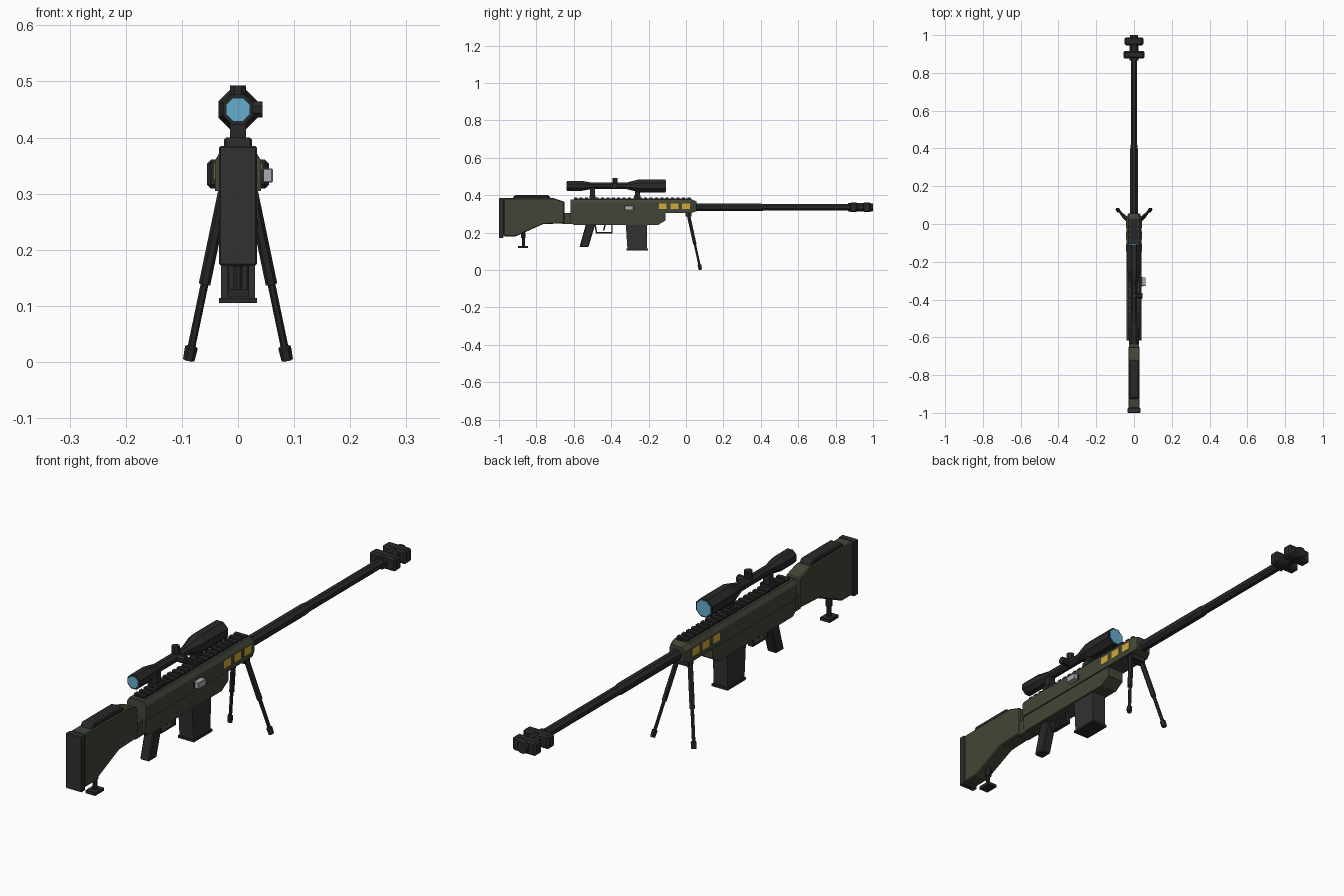
import bpy, bmesh, math
from mathutils import Vector

if "Cube" in bpy.data.objects:
    bpy.data.objects.remove(bpy.data.objects["Cube"])


def material(name, rgb):
    m = bpy.data.materials.new(name)
    m.use_nodes = True
    m.diffuse_color = (*rgb, 1)
    node = m.node_tree.nodes["Principled BSDF"]
    node.inputs["Base Color"].default_value = (*rgb, 1)
    node.inputs["Roughness"].default_value = 0.7
    return m


GREEN = material("olive green", (0.052, 0.062, 0.038))
BLACK = material("gunmetal black", (0.022, 0.022, 0.023))
RUBBER = material("dark rubber", (0.031, 0.031, 0.031))
GLASS = material("lens blue", (0.13, 0.42, 0.62))
YELLOW = material("vent yellow", (0.65, 0.40, 0.04))
STEEL = material("bolt steel", (0.42, 0.42, 0.45))


def finish(name, bm, mat):
    bmesh.ops.recalc_face_normals(bm, faces=bm.faces)
    me = bpy.data.meshes.new(name)
    bm.to_mesh(me)
    bm.free()
    me.materials.append(mat)
    ob = bpy.data.objects.new(name, me)
    bpy.context.collection.objects.link(ob)
    return ob


def loft(name, rings, mat):
    """Skin between rings of equal point count and cap both ends."""
    bm = bmesh.new()
    loops = [[bm.verts.new(p) for p in ring] for ring in rings]
    n = len(loops[0])
    for a, b in zip(loops, loops[1:]):
        for i in range(n):
            j = (i + 1) % n
            bm.faces.new((a[i], a[j], b[j], b[i]))
    bm.faces.new(loops[0])
    bm.faces.new(loops[-1])
    return finish(name, bm, mat)


def side_profile(name, pts, half, mat, bevel=0):
    """Extrude a (y, z) outline across x."""
    ob = loft(name, [[(x, y, z) for y, z in pts] for x in (-half, half)], mat)
    if bevel:
        mod = ob.modifiers.new("Chamfer", "BEVEL")
        mod.width = bevel
        mod.segments = 1
    return ob


def box(name, x, y, z, mat, bevel=0):
    """Box from (min, max) ranges."""
    ob = loft(name, [[(x[0], b, c), (x[1], b, c), (x[1], b, d), (x[0], b, d)]
                     for b, c, d in ((y[0], *z), (y[1], *z))], mat)
    if bevel:
        mod = ob.modifiers.new("Chamfer", "BEVEL")
        mod.width = bevel
        mod.segments = 1
    return ob


def turned(name, start, end, stations, mat, sides=8):
    """Round bar from start to end; stations are (fraction, radius to flats)."""
    a, b = Vector(start), Vector(end)
    d = b - a
    u = d.cross(Vector((1, 0, 0)))
    if u.length < 1e-6:
        u = Vector((0, 0, 1))
    u.normalize()
    v = d.normalized().cross(u)
    rings = []
    for t, r in stations:
        r /= math.cos(math.pi / sides)
        angles = [(i + 0.5) * math.tau / sides for i in range(sides)]
        rings.append([a + d * t + u * (r * math.cos(g)) + v * (r * math.sin(g)) for g in angles])
    return loft(name, rings, mat)


def along_y(name, stations, z, mat):
    """Octagonal turned part with (y, radius) stations."""
    y0, y1 = stations[0][0], stations[-1][0]
    return turned(name, (0, y0, z), (0, y1, z), [((y - y0) / (y1 - y0), r) for y, r in stations], mat)


# Stock
side_profile("stock", [(-0.975, 0.18), (-0.91, 0.18), (-0.765, 0.245), (-0.65, 0.25), (-0.65, 0.365),
                       (-0.71, 0.385), (-0.975, 0.385)], 0.03, GREEN, 0.004)
box("butt_pad", (-0.034, 0.034), (-1, -0.975), (0.172, 0.385), RUBBER, 0.003)
side_profile("cheek_rest", [(-0.93, 0.38), (-0.72, 0.38), (-0.735, 0.4), (-0.915, 0.4)], 0.025, BLACK, 0.004)
box("stock_neck", (-0.026, 0.026), (-0.66, -0.6), (0.245, 0.305), GREEN)
turned("monopod_post", (0, -0.87, 0.2), (0, -0.87, 0.125), [(0, 0.012), (0.4, 0.012), (0.4, 0.008), (1, 0.008)], BLACK)
box("monopod_foot", (-0.02, 0.02), (-0.898, -0.845), (0.117, 0.129), BLACK)

# Receiver: chamfered upper section and slimmer lower section
upper = [(-0.041, 0.305), (0.041, 0.305), (0.041, 0.36), (0.03, 0.377), (-0.03, 0.377), (-0.041, 0.36)]
loft("upper_receiver", [[(x * s, y, 0.34 + (z - 0.34) * s) for x, z in upper]
                        for y, s in ((-0.617, 1), (0.03, 1), (0.056, 0.75))], GREEN)
side_profile("lower_receiver", [(-0.617, 0.255), (-0.6, 0.24), (-0.15, 0.24), (-0.11, 0.265), (-0.11, 0.31),
                                (-0.617, 0.31)], 0.036, GREEN)
box("rail_base", (-0.02, 0.02), (-0.6, 0.03), (0.374, 0.381), BLACK)
for i in range(22):
    y = -0.598 + i * 0.0288
    box("rail_tooth", (-0.024, 0.024), (y, y + 0.016), (0.379, 0.387), BLACK)

# Painted vents on both sides
for side in (-1, 1):
    for y in (-0.124, -0.062, 0):
        box("side_vent", sorted((side * 0.039, side * 0.0425)), (y - 0.021, y + 0.021), (0.325, 0.355), YELLOW)
box("bolt_port", (0.035, 0.046), (-0.33, -0.28), (0.322, 0.343), BLACK)
box("bolt_handle", (0.04, 0.062), (-0.328, -0.282), (0.32, 0.345), STEEL, 0.002)

# Grip, trigger, guard and magazine
side_profile("pistol_grip", [(-0.57, 0.122), (-0.522, 0.122), (-0.485, 0.245), (-0.535, 0.245)], 0.02, BLACK, 0.004)
side_profile("trigger_guard", [(-0.49, 0.245), (-0.482, 0.195), (-0.392, 0.195), (-0.392, 0.245), (-0.399, 0.245),
                               (-0.399, 0.202), (-0.476, 0.202), (-0.482, 0.245)], 0.01, BLACK)
side_profile("trigger", [(-0.444, 0.212), (-0.437, 0.21), (-0.428, 0.245), (-0.436, 0.245)], 0.005, BLACK)
side_profile("magazine", [(-0.313, 0.11), (-0.21, 0.11), (-0.207, 0.245), (-0.322, 0.245)], 0.03, RUBBER)
box("magazine_base", (-0.034, 0.034), (-0.317, -0.204), (0.105, 0.114), BLACK)

# Barrel and two-baffle muzzle brake
along_y("barrel", [(0.04, 0.02), (0.4, 0.02), (0.42, 0.017), (0.9, 0.017)], 0.335, BLACK)
along_y("muzzle_core", [(0.865, 0.023), (0.985, 0.023), (1.0, 0.02)], 0.335, BLACK)
for y0, y1, half in ((0.876, 0.916, 0.055), (0.946, 0.988, 0.05)):
    box("muzzle_baffle", (-half, half), (y0, y1), (0.309, 0.361), BLACK, 0.007)

# Scope
along_y("scope_body", [(-0.635, 0.027), (-0.56, 0.027), (-0.5, 0.017), (-0.32, 0.017), (-0.25, 0.035),
                       (-0.11, 0.035)], 0.45, BLACK)
along_y("rear_lens", [(-0.638, 0.021), (-0.63, 0.021)], 0.45, GLASS)
along_y("front_lens", [(-0.115, 0.029), (-0.107, 0.029)], 0.45, GLASS)
for y in (-0.5, -0.26):
    box("scope_mount", (-0.014, 0.014), (y - 0.013, y + 0.013), (0.38, 0.445), BLACK)
    box("mount_clamp", (-0.024, 0.024), (y - 0.017, y + 0.017), (0.384, 0.398), BLACK)
turned("elevation_turret", (0, -0.38, 0.45), (0, -0.38, 0.493), [(0, 0.014), (1, 0.014)], BLACK)
turned("windage_turret", (0, -0.38, 0.45), (0.044, -0.38, 0.45), [(0, 0.014), (1, 0.014)], BLACK)

# Bipod
box("bipod_bracket", (-0.03, 0.03), (-0.003, 0.03), (0.285, 0.31), BLACK)
for name, side in (("left", 1), ("right", -1)):
    top, foot = (side * 0.026, 0.012, 0.3), (side * 0.086, 0.075, 0.012)
    turned(name + "_bipod_leg", top, foot,
           [(0, 0.009), (0.56, 0.009), (0.56, 0.006), (0.94, 0.006), (0.95, 0.01), (1.03, 0.009)], BLACK, 6)
